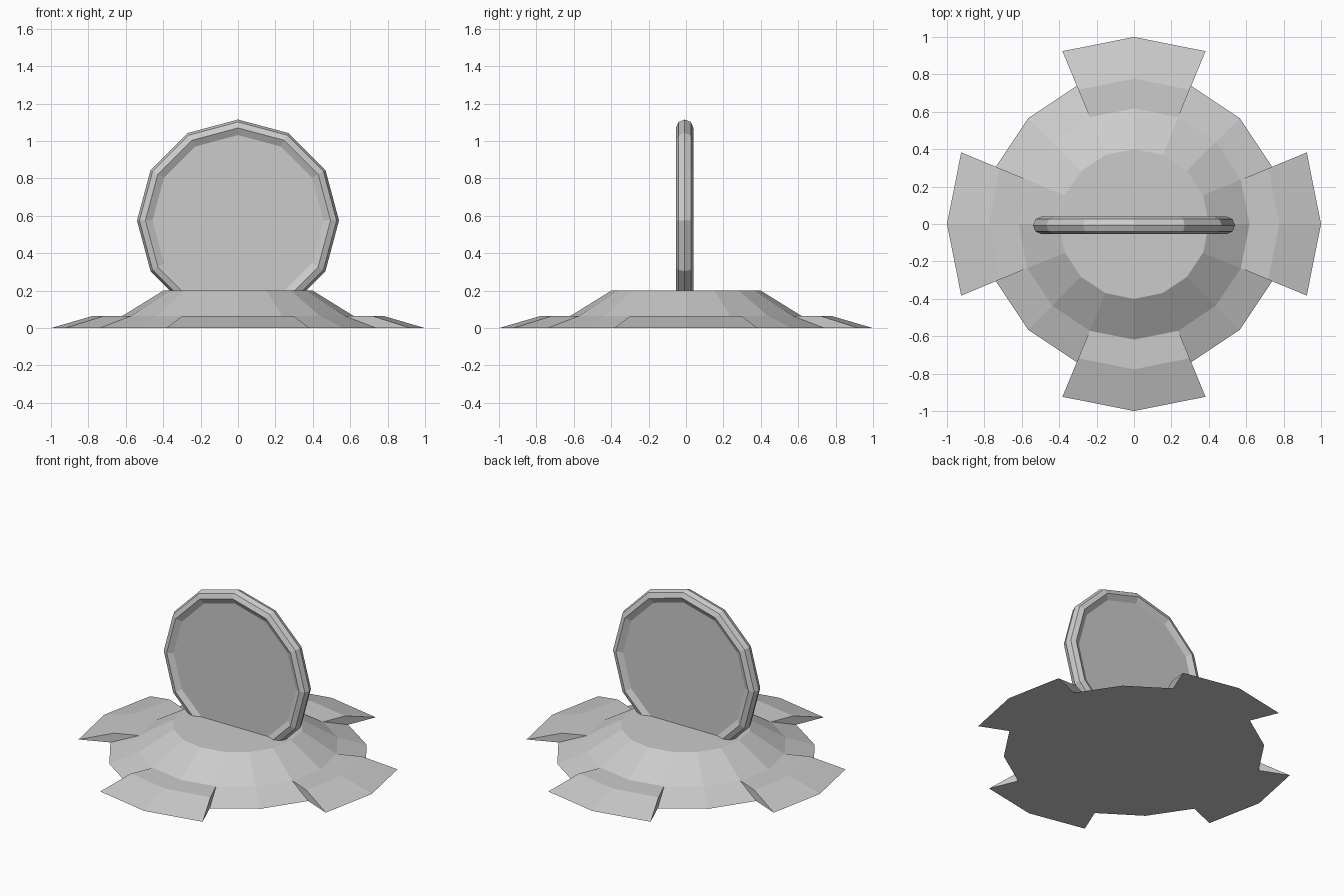
import bpy
from math import sin, cos, radians
from mathutils import Vector

if "Cube" in bpy.data.objects:
    bpy.data.objects.remove(bpy.data.objects["Cube"])


def make_object(name, verts, faces):
    mesh = bpy.data.meshes.new(name)
    mesh.from_pydata(verts, [], faces)
    mesh.update()
    obj = bpy.data.objects.new(name, mesh)
    bpy.context.collection.objects.link(obj)
    return obj


def lathe(name, profile, sides, place):
    """Revolve (radius, height) points and cap both ends."""
    n = len(profile)
    verts = [place(r, h, radians(360 * i / sides))
             for i in range(sides) for r, h in profile]
    faces = []
    for i in range(sides):
        a, b = i * n, (i + 1) % sides * n
        faces += [(a + k, b + k, b + k + 1, a + k + 1) for k in range(n - 1)]
    faces.append([i * n for i in range(sides)][::-1])
    faces.append([i * n + n - 1 for i in range(sides)])
    return make_object(name, verts, faces)


def upright(r, h, a):
    return Vector((r * cos(a), r * sin(a), h))


# Stepped round base
lathe("base", [(0.8, 0), (0.618, 0.065), (0.4, 0.2)], 16, upright)

# Four flared feet, each two base segments wide
foot_profile = [(0.8, 0), (1.0, 0), (0.777, 0.065), (0.618, 0.065)]
for i in range(4):
    verts = [upright(r, h, radians(90 * i + offset))
             for offset in (-22.5, 0, 22.5) for r, h in foot_profile]
    faces = [(0, 1, 2, 3), (11, 10, 9, 8)]
    for s in (0, 4):
        faces += [(s + k, s + k + 4, s + k + 5, s + k + 1) for k in range(3)]
    make_object(f"foot_{i + 1}", verts, faces)


# Standing disc: rounded rim with a recessed flat face on both sides
def standing(r, h, a):
    return Vector((r * sin(a), -h - 0.007, 0.575 + r * cos(a)))


half_rim = [(0.457, 0.027), (0.495, 0.047), (0.527, 0.033)]
rim = ([(r, -h) for r, h in half_rim] + [(0.54, 0)] + half_rim[::-1])
disc = lathe("standing_disc", rim, 12, standing)

# Consistent outward normals
import bmesh
for obj in bpy.context.collection.objects:
    bm = bmesh.new()
    bm.from_mesh(obj.data)
    if obj.name.startswith("foot"):
        # Feet stay open where they meet the base
        inside = Vector(sum((v.co for v in bm.verts), Vector())) / len(bm.verts)
        for f in bm.faces:
            if f.normal.dot(f.calc_center_median() - inside) < 0:
                f.normal_flip()
    else:
        bmesh.ops.recalc_face_normals(bm, faces=bm.faces)
    bm.to_mesh(obj.data)
    bm.free()
